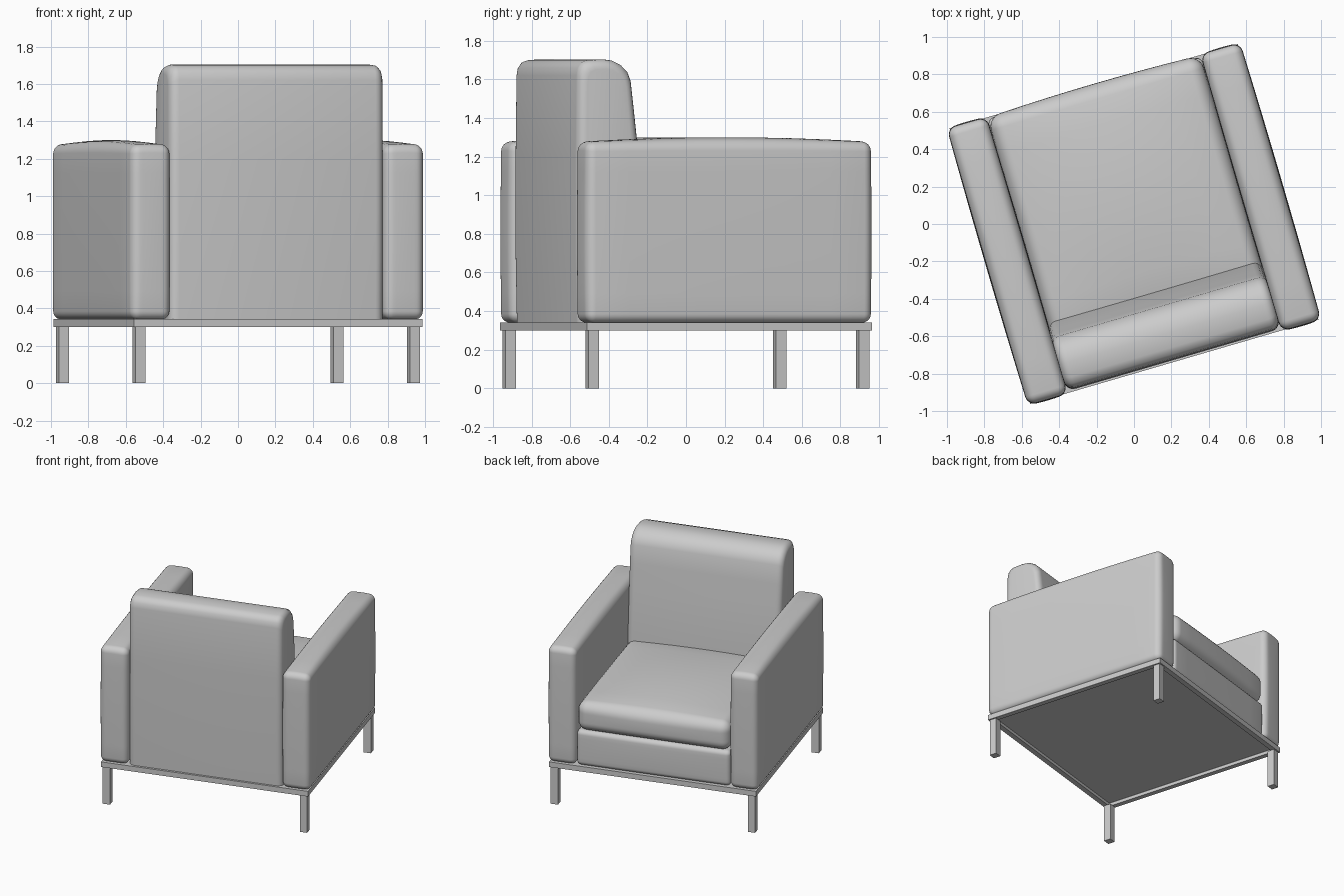
import bpy, bmesh, math
from mathutils import Vector, Matrix

if "Cube" in bpy.data.objects:
    bpy.data.objects.remove(bpy.data.objects["Cube"])

TURN = Matrix.Rotation(math.radians(16.3), 4, 'Z')  # whole chair is turned


def finish(bm, name, smooth=True):
    bmesh.ops.recalc_face_normals(bm, faces=bm.faces)
    bm.transform(TURN)
    me = bpy.data.meshes.new(name)
    bm.to_mesh(me)
    bm.free()
    ob = bpy.data.objects.new(name, me)
    bpy.context.collection.objects.link(ob)
    if smooth:
        bpy.ops.object.select_all(action='DESELECT')
        ob.select_set(True)
        bpy.context.view_layer.objects.active = ob
        bpy.ops.object.shade_smooth_by_angle(angle=math.radians(40))
    return ob


def box(name, x0, x1, y0, y1, z0, z1):
    bm = bmesh.new()
    bmesh.ops.create_cube(bm, size=1)
    bm.transform(Matrix.Translation(((x0 + x1) / 2, (y0 + y1) / 2, (z0 + z1) / 2))
                 @ Matrix.Diagonal((x1 - x0, y1 - y0, z1 - z0, 1)))
    return finish(bm, name, False)


def pad(name, x0, x1, y0, y1, z0, z1, r, bulge, soft=0.6):
    """Rounded upholstered block, bulging outwards (not downwards)."""
    h = Vector((x1 - x0, y1 - y0, z1 - z0)) / 2
    c = Vector((x1 + x0, y1 + y0, z1 + z0)) / 2
    bm = bmesh.new()
    bmesh.ops.create_cube(bm, size=2)
    bmesh.ops.subdivide_edges(bm, edges=bm.edges[:], cuts=13, use_grid_fill=True)
    for v in bm.verts:
        inner, off = Vector(), Vector()
        for a in range(3):
            s = round((v.co[a] + 1) * 7) - 7          # grid step -7..7
            sign, m = (1 if s >= 0 else -1), abs(s)
            inner[a] = sign * (h[a] - r) * min(m / 4, 1)
            off[a] = sign * math.tan(math.radians(45) * max(m - 4, 0) / 3)
        p = inner + off.normalized() * r
        u = [p[a] / h[a] for a in range(3)]
        for a in range(3):
            w = (1 - soft * u[a - 1] ** 2) * (1 - soft * u[a - 2] ** 2)
            if a < 2 or p[a] > 0:
                p[a] += bulge[a] * u[a] * w
        v.co = c + p
    return finish(bm, name)


# Frame: four bars around a recessed underside panel
A, B, T = 0.803, 0.768, 0.04
box("frame_back_bar", -A, A, -B, -B + T, 0.30, 0.342)
box("frame_front_bar", -A, A, B - T, B, 0.30, 0.342)
for s, side in ((-1, "left"), (1, "right")):
    xs = sorted((s * A, s * (A - T)))
    box(f"frame_{side}_bar", *xs, -B + T, B - T, 0.30, 0.342)
box("underside_panel", -A + T, A - T, -B + T, B - T, 0.325, 0.342)

# Legs
for sx, side in ((-1, "left"), (1, "right")):
    for sy, end in ((-1, "back"), (1, "front")):
        xs = sorted((sx * (A - 0.01), sx * (A - 0.066)))
        ys = sorted((sy * (B - 0.01), sy * (B - 0.066)))
        box(f"{end}_{side}_leg", *xs, *ys, 0, 0.30)

# Arms
for s, side in ((-1, "left"), (1, "right")):
    xs = sorted((s * 0.597, s * 0.815))
    pad(f"{side}_arm", *xs, -0.768, 0.768, 0.34, 1.27, 0.045, (0.008, 0.008, 0.03), 0.75)

# Seat base and loose cushion
pad("seat_base", -0.597, 0.597, -0.5, 0.755, 0.34, 0.625, 0.035, (0, 0.008, 0))
pad("seat_cushion", -0.592, 0.592, -0.47, 0.765, 0.62, 0.85, 0.07, (0.003, 0.015, 0.05), 0.9)

# Backrest: side profile (y, z) lofted across, rounded at both ends
prof = [(-0.750, 0.342), (-0.757, 0.7), (-0.757, 1.2), (-0.752, 1.62), (-0.745, 1.66),
        (-0.725, 1.688), (-0.69, 1.70), (-0.61, 1.704), (-0.56, 1.697), (-0.515, 1.675),
        (-0.48, 1.64), (-0.462, 1.595), (-0.445, 1.45), (-0.425, 1.27), (-0.38, 0.85),
        (-0.38, 0.342)]
R, W = 0.05, 0.597
ends = [(W - R + R * math.sin(t), R * (1 - math.cos(t)))
        for t in (math.radians(18 * i) for i in range(6))]
stations = [(-x, i) for x, i in reversed(ends)] + ends
bm = bmesh.new()
cy, cz, hy, hz = -0.585, 1.02, 0.18, 0.684
rings = []
for x, inset in stations:
    rings.append([bm.verts.new((x, cy + (y - cy) * (1 - inset / hy),
                                cz + (z - cz) * (1 - (inset / hz if z > cz else 0))))
                  for y, z in prof])
n = len(prof)
for a, b in zip(rings, rings[1:]):
    for i in range(n):
        bm.faces.new((a[i], a[(i + 1) % n], b[(i + 1) % n], b[i]))
bm.faces.new(rings[0])
bm.faces.new(rings[-1])
finish(bm, "backrest")
